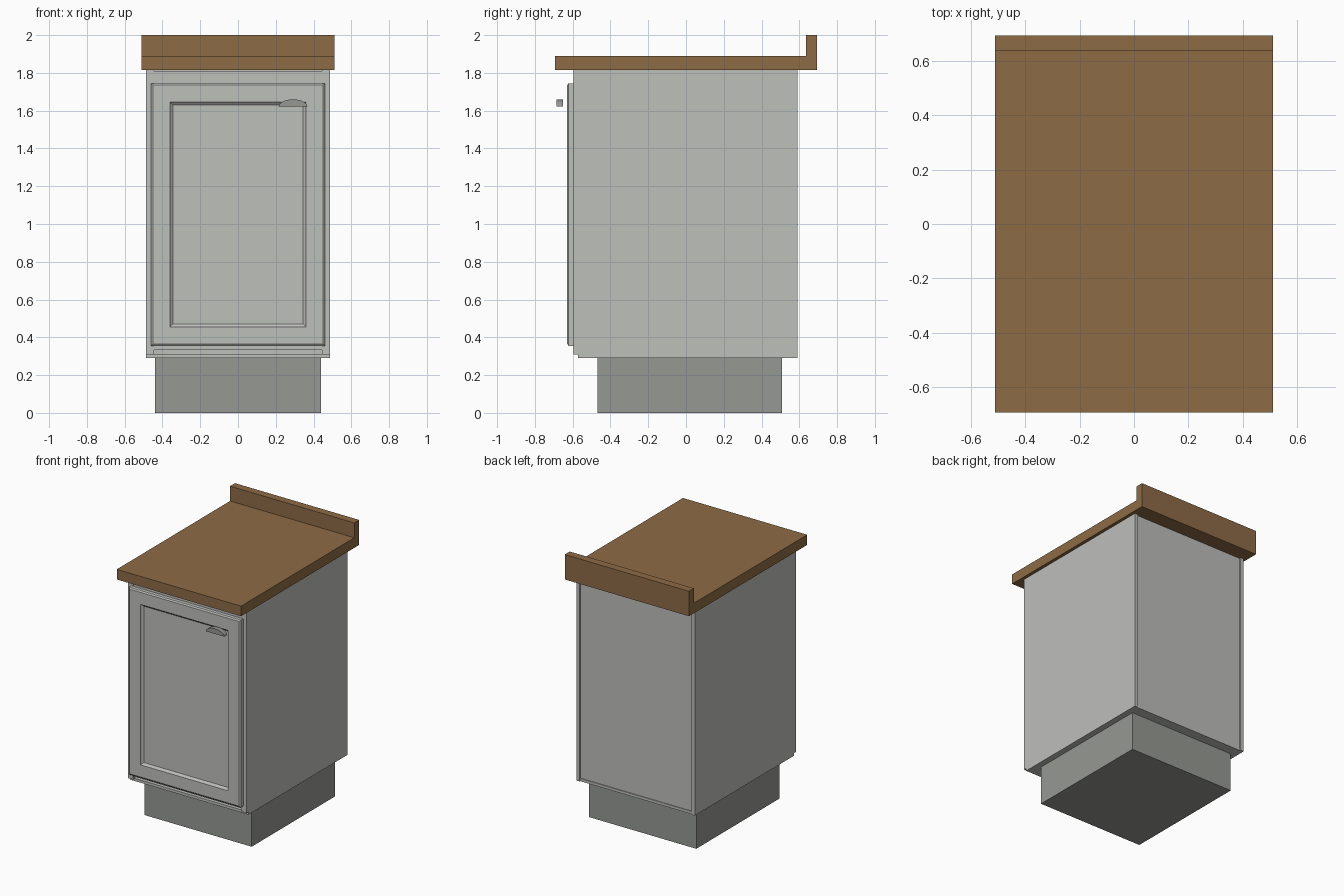
import bpy, bmesh, math

if "Cube" in bpy.data.objects:
    bpy.data.objects.remove(bpy.data.objects["Cube"])


def material(name, rgb):
    m = bpy.data.materials.new(name)
    m.diffuse_color = (*rgb, 1)
    m.use_nodes = True
    m.node_tree.nodes["Principled BSDF"].inputs["Base Color"].default_value = m.diffuse_color
    return m


PAINT = material("light_grey_paint", (0.515, 0.525, 0.50))
GREY = material("dark_grey", (0.305, 0.315, 0.295))
WOOD = material("brown_wood", (0.27, 0.147, 0.061))


def finish(name, bm, mat):
    bmesh.ops.recalc_face_normals(bm, faces=bm.faces)
    me = bpy.data.meshes.new(name)
    bm.to_mesh(me)
    bm.free()
    me.materials.append(mat)
    ob = bpy.data.objects.new(name, me)
    bpy.context.collection.objects.link(ob)
    return ob


def box(name, x, y, z, mat):
    bm = bmesh.new()
    bmesh.ops.create_cube(bm, size=1)
    for v in bm.verts:
        v.co = [r[0] if c < 0 else r[1] for c, r in zip(v.co, (x, y, z))]
    return finish(name, bm, mat)


def loft(name, rings, mat):
    """Skin a row of closed rings and cap both ends."""
    bm = bmesh.new()
    vs = [[bm.verts.new(p) for p in r] for r in rings]
    n = len(vs[0])
    for a, b in zip(vs, vs[1:]):
        for i in range(n):
            j = (i + 1) % n
            bm.faces.new((a[i], a[j], b[j], b[i]))
    bm.faces.new(vs[0])
    bm.faces.new(vs[-1])
    return finish(name, bm, mat)


# Worktop with upstand at the back
box("worktop", (-.51, .51), (-.693, .693), (1.815, 1.89), WOOD)
box("upstand", (-.51, .51), (.635, .693), (1.89, 2.0), WOOD)

# Plinth
box("plinth", (-.44, .44), (-.468, .508), (0, .29), GREY)

# Carcass: sides, back, floor
for s, side in ((-1, "left"), (1, "right")):
    box(side + "_side", sorted((s * .46, s * .486)), (-.572, .59), (.29, 1.815), PAINT)
    box(side + "_stile", sorted((s * .445, s * .486)), (-.595, -.572), (.31, 1.815), PAINT)
box("back_panel", (-.46, .46), (.565, .578), (.31, 1.815), PAINT)
box("floor_panel", (-.46, .46), (-.572, .584), (.29, .31), PAINT)

# Front rails behind the door
box("top_rail", (-.445, .445), (-.59, -.56), (1.70, 1.81), PAINT)
box("bottom_rail", (-.445, .445), (-.59, -.56), (.332, .42), PAINT)

# Door: chamfered rim and recessed centre panel, as nested rectangles (inset, y)
rings = []
for d, y in ((0, -.595), (0, -.622), (.01, -.629), (.10, -.629),
             (.103, -.622), (.115, -.612)):
    x, z0, z1 = .46 - d, .355 + d, 1.745 - d
    rings.append([(-x, y, z0), (x, y, z0), (x, y, z1), (-x, y, z1)])
loft("door", rings, PAINT)

# Cup handle: half ellipse extruded in depth
arc = [(.291 + .076 * math.cos(math.pi * i / 16), 1.622 + .038 * math.sin(math.pi * i / 16))
       for i in range(17)]
loft("handle", [[(x, y, z) for x, z in arc] for y in (-.685, -.65)], GREY)
